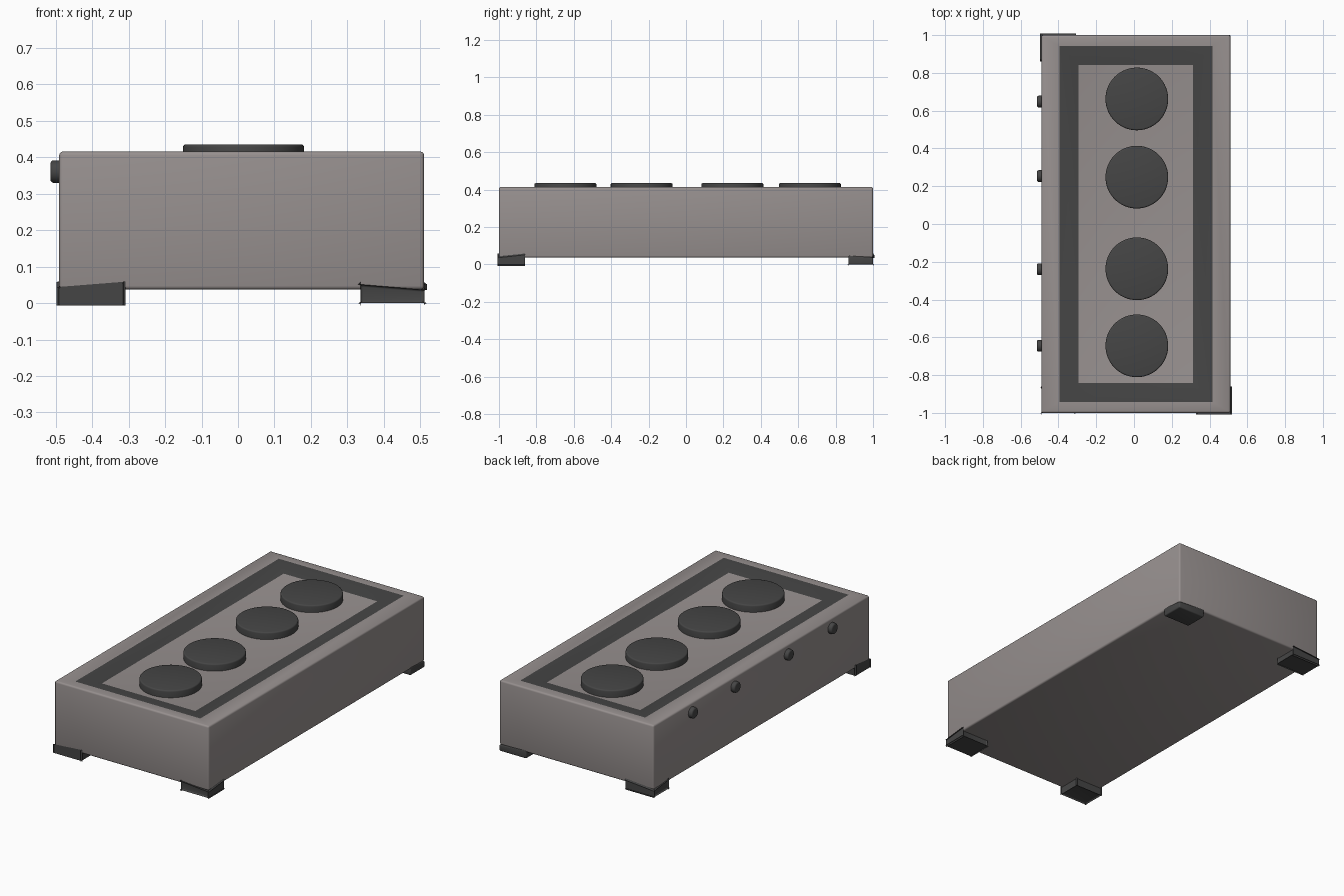
import bpy, bmesh, math
from mathutils import Matrix

if "Cube" in bpy.data.objects:
    bpy.data.objects.remove(bpy.data.objects["Cube"])


def material(name, rgb):
    m = bpy.data.materials.new(name)
    m.diffuse_color = (*rgb, 1)
    m.use_nodes = True
    m.node_tree.nodes["Principled BSDF"].inputs["Base Color"].default_value = m.diffuse_color
    return m


CASE = material("warm_grey", (0.31, 0.28, 0.275))
DARK = material("charcoal", (0.06, 0.06, 0.06))
CX = 0.01  # body centre line; the buttons push it slightly off x = 0


def finish(name, bm, mats):
    bmesh.ops.recalc_face_normals(bm, faces=bm.faces)
    me = bpy.data.meshes.new(name)
    bm.to_mesh(me)
    bm.free()
    for m in mats:
        me.materials.append(m)
    ob = bpy.data.objects.new(name, me)
    bpy.context.collection.objects.link(ob)
    bpy.ops.object.select_all(action='DESELECT')
    ob.select_set(True)
    bpy.context.view_layer.objects.active = ob
    bpy.ops.object.shade_smooth_by_angle(angle=math.radians(35))
    return ob


# Case: stacked rectangles from base, over the rim, down the dark slope to the panel
bm = bmesh.new()
rects = [(0.5, 1.0, 0.037), (0.5, 1.0, 0.415), (0.405, 0.942, 0.415), (0.303, 0.842, 0.393)]
loops = [[bm.verts.new((CX + sx * w, sy * d, z))
          for sx, sy in ((-1, -1), (1, -1), (1, 1), (-1, 1))] for w, d, z in rects]
bm.faces.new(loops[0])
for k in range(3):
    for i in range(4):
        j = (i + 1) % 4
        f = bm.faces.new((loops[k][i], loops[k][j], loops[k + 1][j], loops[k + 1][i]))
        f.material_index = 1 if k == 2 else 0
bm.faces.new(loops[3])
outer = set(loops[0] + loops[1])
edges = [e for e in bm.edges if e.verts[0] in outer and e.verts[1] in outer]
bmesh.ops.bevel(bm, geom=edges, offset=0.01, segments=3, profile=0.5, affect='EDGES')
finish("case", bm, [CASE, DARK])


def disc(name, radius, depth, bevel, matrix):
    bm = bmesh.new()
    bmesh.ops.create_cone(bm, cap_ends=True, segments=64, radius1=radius,
                          radius2=radius, depth=depth)
    rim = [e for e in bm.edges if all(v.co.z > 0 for v in e.verts)]
    bmesh.ops.bevel(bm, geom=rim, offset=bevel, segments=3, profile=0.5, affect='EDGES')
    bm.transform(matrix)
    finish(name, bm, [DARK])


# Round pads on the panel
for i, y in enumerate((-0.645, -0.237, 0.248, 0.662)):
    disc(f"pad_{i + 1}", 0.166, 0.044, 0.008, Matrix.Translation((CX + 0.005, y, 0.413)))

# Small buttons on the left side
turn = Matrix.Rotation(math.radians(-90), 4, 'Y')
for i, y in enumerate((-0.645, -0.24, 0.254, 0.648)):
    disc(f"button_{i + 1}", 0.031, 0.034, 0.009, Matrix.Translation((-0.497, y, 0.36)) @ turn)

# Corner feet with tops that rise towards the middle
for sx, a in ((-1, "left"), (1, "right")):
    for sy, b in ((-1, "front"), (1, "back")):
        bm = bmesh.new()
        bmesh.ops.create_cube(bm, size=1)
        for v in bm.verts:
            inner_x, inner_y, top = v.co.x < 0, v.co.y < 0, v.co.z > 0
            z = (0.051 if inner_x or inner_y else 0.037) if top else 0
            v.co = (CX + sx * (0.325 if inner_x else 0.501),
                    sy * (0.868 if inner_y else 1.0), z)
            if not inner_y:
                v.co.y += sy * 0.001
        bmesh.ops.bevel(bm, geom=bm.edges[:], offset=0.007, segments=3,
                        profile=0.5, affect='EDGES')
        finish(f"{b}_{a}_foot", bm, [DARK])
